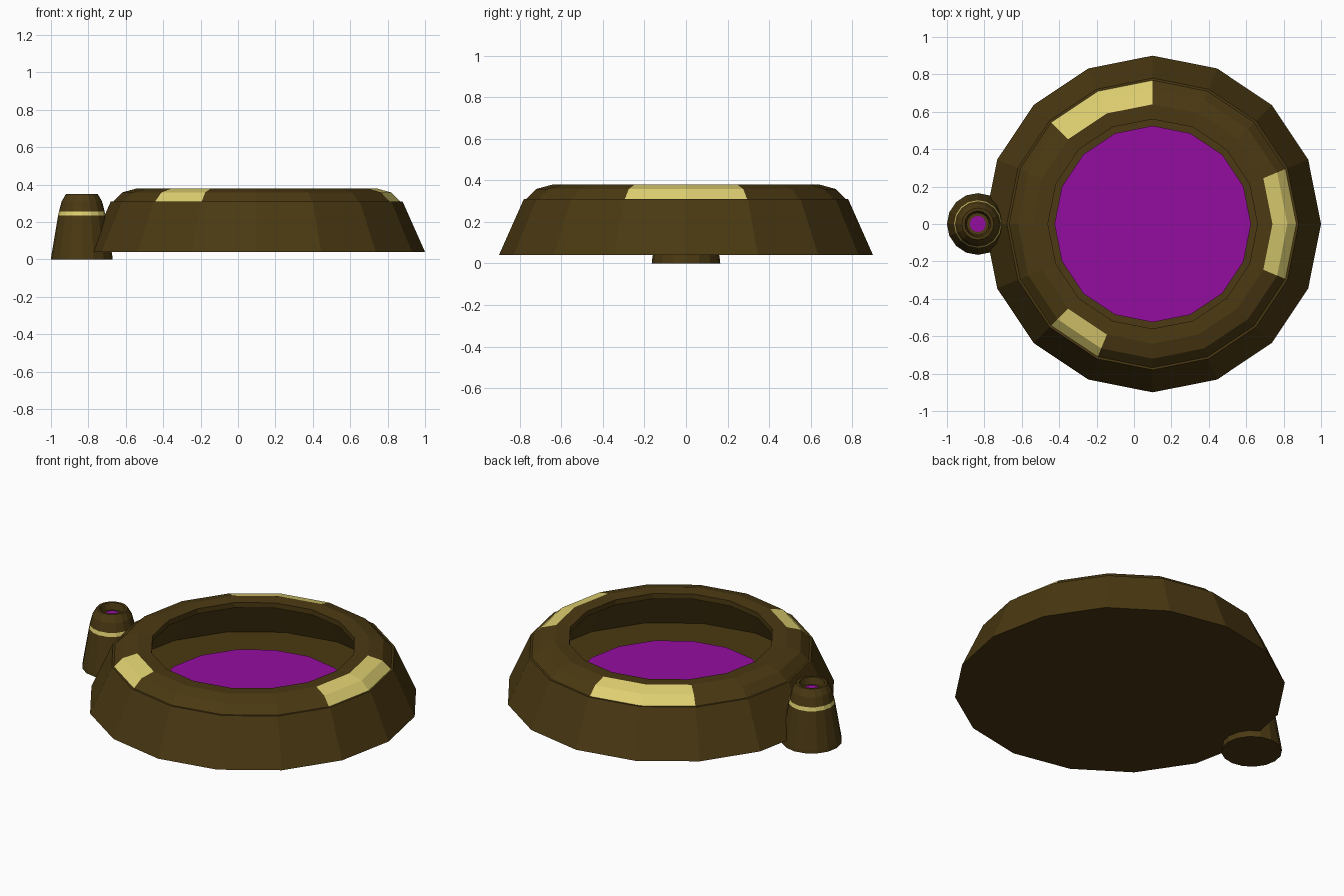
import bpy, bmesh, math

if "Cube" in bpy.data.objects:
    bpy.data.objects.remove(bpy.data.objects["Cube"])

SIDES = 16


def material(name, rgb):
    m = bpy.data.materials.new(name)
    m.diffuse_color = (*rgb, 1)
    m.use_nodes = True
    m.node_tree.nodes["Principled BSDF"].inputs["Base Color"].default_value = m.diffuse_color
    return m


brown = material("dark brown", (0.070, 0.041, 0.006))
gold = material("pale gold", (0.74, 0.63, 0.165))
purple = material("purple", (0.30, 0.004, 0.35))


def lathe(name, profile, centre_x, mats, pick=None):
    """Revolve (radius, height) points; pick(segment, sector) gives the material slot."""
    bm = bmesh.new()
    rings = []
    for r, z in profile:
        if r == 0:
            rings.append([bm.verts.new((0, 0, z))] * SIDES)
        else:
            rings.append([bm.verts.new((r * math.cos(a), r * math.sin(a), z))
                          for a in (math.tau * k / SIDES for k in range(SIDES))])
    for s, (lo, hi) in enumerate(zip(rings, rings[1:])):
        for k in range(SIDES):
            n = (k + 1) % SIDES
            corners = list(dict.fromkeys((lo[k], lo[n], hi[n], hi[k])))
            face = bm.faces.new(corners)
            face.material_index = pick(s, k) if pick else 0
    mesh = bpy.data.meshes.new(name)
    bm.to_mesh(mesh)
    bm.free()
    ob = bpy.data.objects.new(name, mesh)
    ob.location.x = centre_x
    for m in mats:
        mesh.materials.append(m)
    bpy.context.collection.objects.link(ob)
    return ob


# Basin: flared outer wall, bevelled rim, overhanging inner wall and floor
GOLD_SECTORS = {15, 0, 4, 5, 10}
basin = [(0, 0.04), (0.9, 0.04), (0.78, 0.31), (0.768, 0.31), (0.72, 0.358),
         (0.64, 0.38), (0.56, 0.376), (0.56, 0.345), (0.71, 0.305),
         (0.80, 0.09), (0, 0.09)]
lathe("basin", basin, 0.1, [brown, gold],
      lambda s, k: int(s in (3, 4) and k in GOLD_SECTORS))

# Liquid in the basin
lathe("basin_liquid", [(0.525, 0.11), (0, 0.11)], 0.1, [purple])

# Small flask beside the basin, with a gold band and a hollow mouth
flask = [(0, 0), (0.165, 0), (0.163, 0.02), (0.127, 0.235), (0.122, 0.257),
         (0.108, 0.31), (0.085, 0.35), (0.07, 0.35), (0.06, 0.31), (0, 0.31)]
lathe("flask", flask, -0.835, [brown, gold], lambda s, k: int(s == 3))

# Liquid in the flask
lathe("flask_liquid", [(0.043, 0.315), (0, 0.315)], -0.835, [purple])
